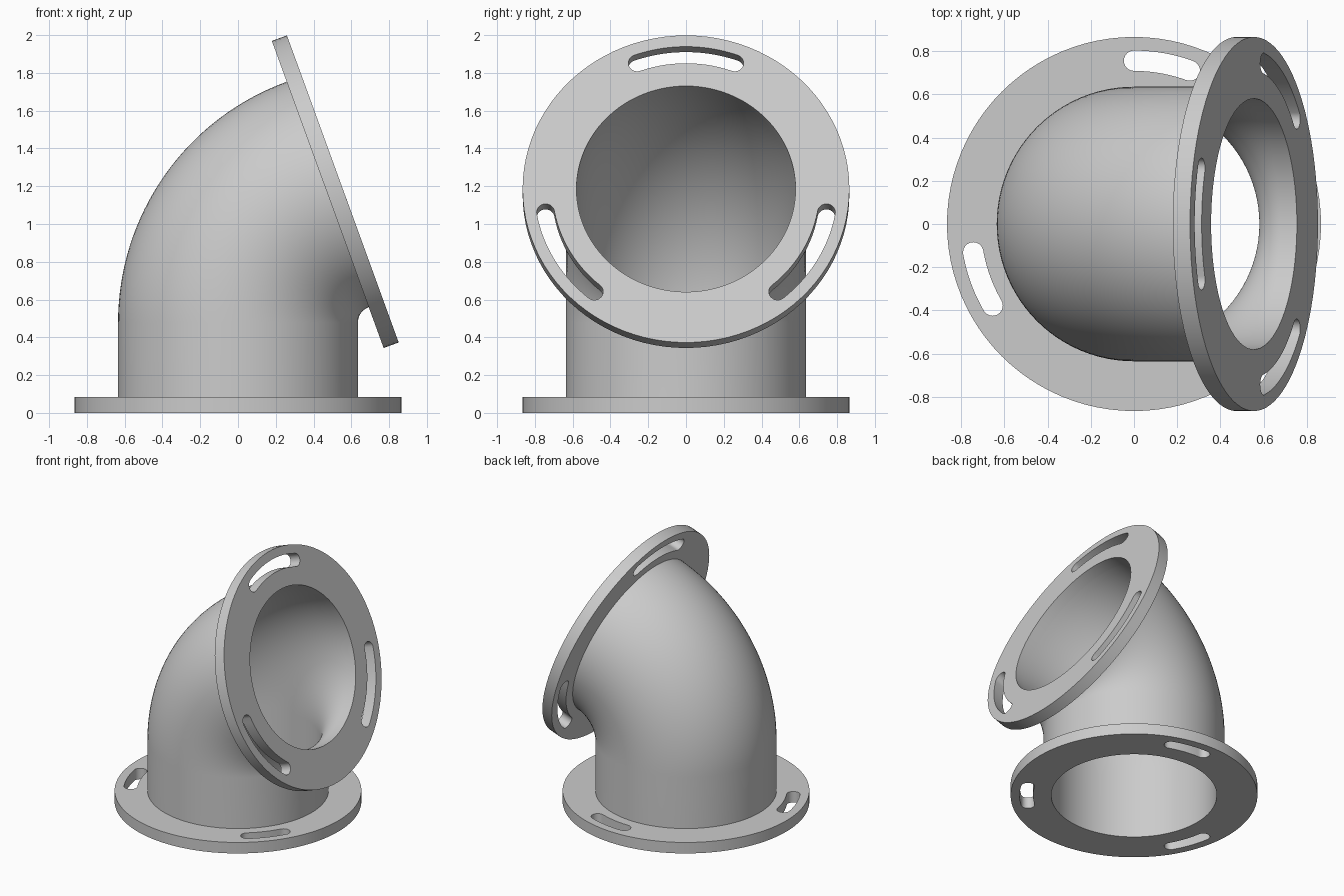
import bpy, bmesh, math
from mathutils import Matrix, Vector

if "Cube" in bpy.data.objects:
    bpy.data.objects.remove(bpy.data.objects["Cube"])

SEG = 96
FLANGE_R, PIPE_R, BORE_R = 0.865, 0.635, 0.58
THICK = 0.085
SLOT_R, SLOT_HALF = 0.755, 0.047
BEND_R, BEND_Z, BEND = 0.722, 0.478, math.radians(70)

grey = bpy.data.materials.new("plain grey")
grey.diffuse_color = (0.6, 0.6, 0.6, 1)
grey.use_nodes = True
grey.node_tree.nodes["Principled BSDF"].inputs["Base Color"].default_value = grey.diffuse_color


def arc(cx, cy, r, a0, a1, n):
    return [(cx + r * math.cos(a0 + (a1 - a0) * i / n),
             cy + r * math.sin(a0 + (a1 - a0) * i / n)) for i in range(n + 1)]


def slot(a0, a1):
    """Outline of a curved slot with rounded ends."""
    a0, a1 = math.radians(a0), math.radians(a1)
    ends = [(SLOT_R * math.cos(a), SLOT_R * math.sin(a)) for a in (a0, a1)]
    return (arc(0, 0, SLOT_R + SLOT_HALF, a0, a1, 14)
            + arc(*ends[1], SLOT_HALF, a1, a1 + math.pi, 12)[1:]
            + arc(0, 0, SLOT_R - SLOT_HALF, a1, a0, 14)[1:]
            + arc(*ends[0], SLOT_HALF, a0 + math.pi, a0 + 2 * math.pi, 12)[1:-1])


def finish(ob):
    ob.data.materials.clear()
    ob.data.materials.append(grey)
    bpy.ops.object.select_all(action='DESELECT')
    ob.select_set(True)
    bpy.context.view_layer.objects.active = ob
    bpy.ops.object.shade_smooth_by_angle(angle=math.radians(30))


def flange(name, slot_mid, slot_span, matrix):
    """Ring plate with three curved slots, extruded from a filled outline."""
    cu = bpy.data.curves.new(name, 'CURVE')
    cu.dimensions, cu.fill_mode, cu.extrude = '2D', 'BOTH', THICK / 2
    loops = [arc(0, 0, r, 0, 2 * math.pi, SEG)[:-1] for r in (FLANGE_R, BORE_R)]
    for k in range(3):
        mid = slot_mid + 120 * k
        loops.append(slot(mid - slot_span / 2, mid + slot_span / 2))
    for pts in loops:
        sp = cu.splines.new('POLY')
        sp.points.add(len(pts) - 1)
        for p, (x, y) in zip(sp.points, pts):
            p.co = (x, y, 0, 1)
        sp.use_cyclic_u = True
    ob = bpy.data.objects.new(name, cu)
    bpy.context.collection.objects.link(ob)
    bpy.ops.object.select_all(action='DESELECT')
    ob.select_set(True)
    bpy.context.view_layer.objects.active = ob
    bpy.ops.object.convert(target='MESH')
    ob = bpy.context.view_layer.objects.active
    bm = bmesh.new()
    bm.from_mesh(ob.data)
    bmesh.ops.remove_doubles(bm, verts=bm.verts, dist=1e-5)
    bmesh.ops.recalc_face_normals(bm, faces=bm.faces)
    bm.transform(matrix @ Matrix.Translation((0, 0, THICK / 2)))
    bm.to_mesh(ob.data)
    bm.free()
    finish(ob)


# Elbow pipe: straight riser, then a 70 degree bend; outer and inner walls
stations = [(Vector((0, 0, THICK)), 0.0)]
for i in range(33):
    t = BEND * i / 32
    stations.append((Vector((BEND_R * (1 - math.cos(t)), 0,
                             BEND_Z + BEND_R * math.sin(t))), t))
bm = bmesh.new()
for radius, inward in ((PIPE_R, False), (BORE_R, True)):
    rings = []
    for p, t in stations:
        side = Vector((math.cos(t), 0, -math.sin(t)))
        rings.append([bm.verts.new(p + side * x + Vector((0, y, 0)))
                      for x, y in arc(0, 0, radius, 0, 2 * math.pi, SEG)[:-1]])
    for a, b in zip(rings, rings[1:]):
        for j in range(SEG):
            k = (j + 1) % SEG
            quad = [a[j], a[k], b[k], b[j]]
            bm.faces.new(quad[::-1] if inward else quad)
mesh = bpy.data.meshes.new("elbow_pipe")
bm.to_mesh(mesh)
bm.free()
pipe = bpy.data.objects.new("elbow_pipe", mesh)
bpy.context.collection.objects.link(pipe)
finish(pipe)

# Base flange with short slots, tilted outlet flange with long slots
flange("base_flange", 80, 20, Matrix.Identity(4))
flange("outlet_flange", 180, 40,
       Matrix.Translation(stations[-1][0]) @ Matrix.Rotation(BEND, 4, 'Y'))
